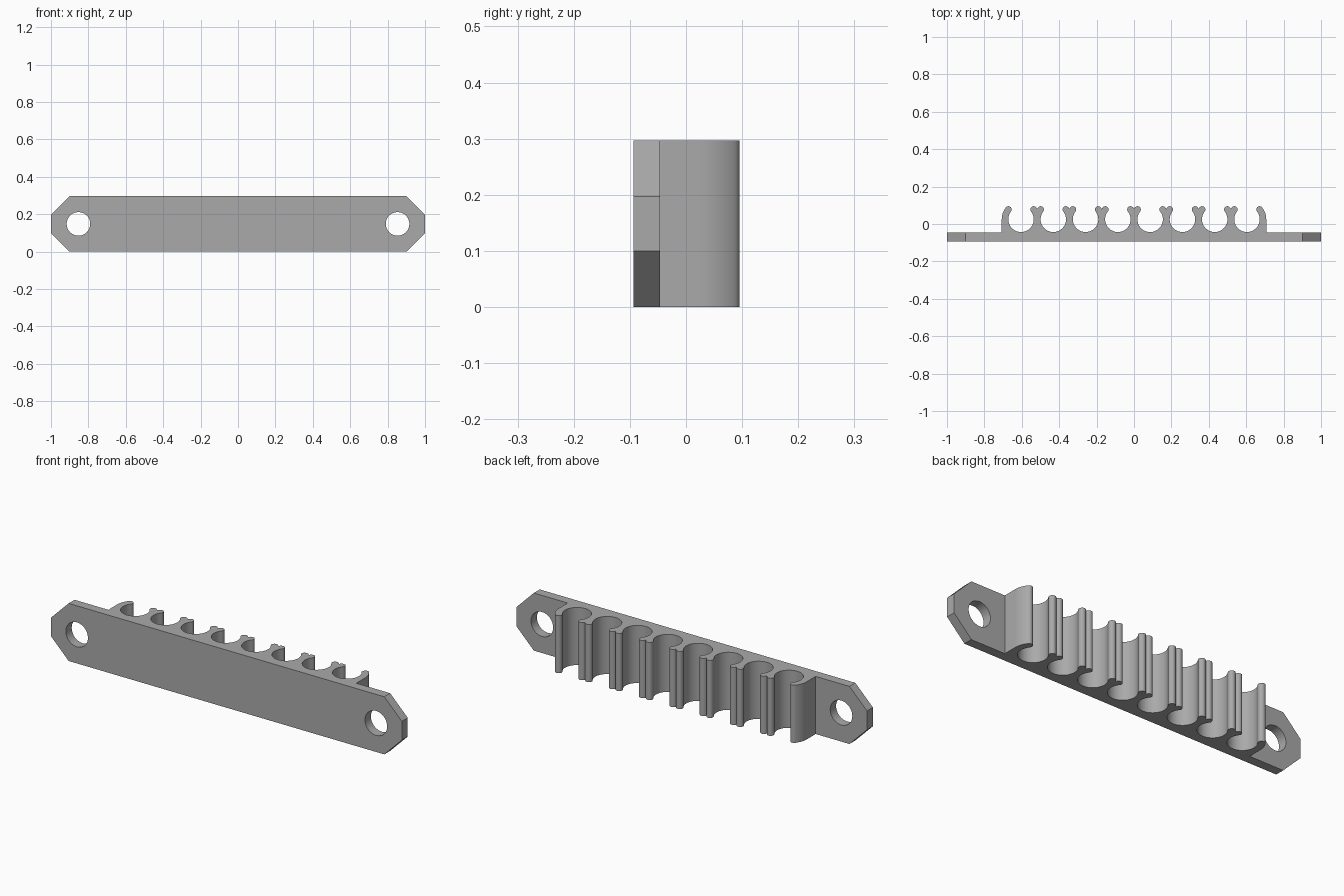
import bpy, bmesh
from math import sin, cos, acos, radians, degrees
from mathutils import Vector

if "Cube" in bpy.data.objects:
    bpy.data.objects.remove(bpy.data.objects["Cube"])

HEIGHT = 0.297
FRONT, BACK = -0.094, -0.046     # plate faces
PITCH, CLIPS = 0.1726, 8
R_IN, R_OUT, CY = 0.068, 0.103, 0.025
TIP = 38                         # opening angle of each clip
MEET = degrees(acos(PITCH / 2 / R_OUT))
CHAMFER = 0.1

grey = bpy.data.materials.new("grey plastic")
grey.use_nodes = True
colour = (0.4, 0.4, 0.4, 1)
grey.diffuse_color = colour
grey.node_tree.nodes["Principled BSDF"].inputs["Base Color"].default_value = colour


def arc(cx, cy, r, start, end, steps):
    angles = [radians(start + (end - start) * i / steps) for i in range(steps + 1)]
    return [(cx + r * cos(a), cy + r * sin(a)) for a in angles]


def clip(cx, first, last):
    """Left claw, round socket and right claw, traced from left to right."""
    mid, lobe = (R_IN + R_OUT) / 2, (R_OUT - R_IN) / 2
    dx, ly = mid * cos(radians(TIP)), CY + mid * sin(radians(TIP))
    left, right = (180 if first else 180 - MEET), (0 if last else MEET)
    pts = arc(cx, CY, R_OUT, left, 180 - TIP, 10 if first else 2)
    pts += arc(cx - dx, ly, lobe, 180 - TIP, -TIP, 12)[1:]
    pts += arc(cx, CY, R_IN, 180 - TIP, 360 + TIP, 48)[1:]
    pts += arc(cx + dx, ly, lobe, 180 + TIP, TIP, 12)[1:]
    pts += arc(cx, CY, R_OUT, TIP, right, 10 if last else 2)[1:]
    return pts if last else pts[:-1]


# Plate and row of clips as one extruded outline
half_row = PITCH * (CLIPS - 1) / 2
edge = half_row + R_OUT
outline = [(-1, FRONT), (-1, BACK), (-edge, BACK)]
for i in range(CLIPS):
    outline += clip(i * PITCH - half_row, i == 0, i == CLIPS - 1)
outline += [(edge, BACK), (1, BACK), (1, FRONT)]

bm = bmesh.new()
base = bm.faces.new([bm.verts.new((x, y, 0)) for x, y in outline])
grown = bmesh.ops.extrude_face_region(bm, geom=[base])["geom"]
bmesh.ops.translate(bm, vec=(0, 0, HEIGHT),
                    verts=[g for g in grown if isinstance(g, bmesh.types.BMVert)])

# Chamfered plate corners
for sx in (-1, 1):
    for z, sz in ((0, -1), (HEIGHT, 1)):
        cut = bmesh.ops.bisect_plane(
            bm, geom=bm.verts[:] + bm.edges[:] + bm.faces[:],
            plane_co=Vector((sx * (1 - CHAMFER), 0, z)),
            plane_no=Vector((sx, 0, sz)), clear_outer=True)["geom_cut"]
        bmesh.ops.holes_fill(bm, edges=[e for e in cut if isinstance(e, bmesh.types.BMEdge)])
bmesh.ops.recalc_face_normals(bm, faces=bm.faces)

mesh = bpy.data.meshes.new("clip_rack")
bm.to_mesh(mesh)
bm.free()
rack = bpy.data.objects.new("clip_rack", mesh)
bpy.context.collection.objects.link(rack)
mesh.materials.append(grey)

# Screw holes at both ends
for side, sx in (("left", 1), ("right", -1)):
    bpy.ops.mesh.primitive_cylinder_add(
        vertices=48, radius=0.063, depth=0.2, rotation=(radians(90), 0, 0),
        location=(sx * 0.853, (FRONT + BACK) / 2, HEIGHT / 2))
    cutter = bpy.context.object
    cutter.name = side + "_screw_hole_cutter"
    cutter.data.materials.append(grey)
    cutter.hide_render = True
    hole = rack.modifiers.new(side + " screw hole", 'BOOLEAN')
    hole.operation, hole.solver, hole.object = 'DIFFERENCE', 'EXACT', cutter
    bpy.context.view_layer.objects.active = rack
    bpy.ops.object.modifier_apply(modifier=hole.name)
    bpy.data.objects.remove(cutter)

bpy.ops.object.select_all(action='DESELECT')
rack.select_set(True)
bpy.context.view_layer.objects.active = rack
bpy.ops.object.shade_smooth_by_angle(angle=radians(30))
